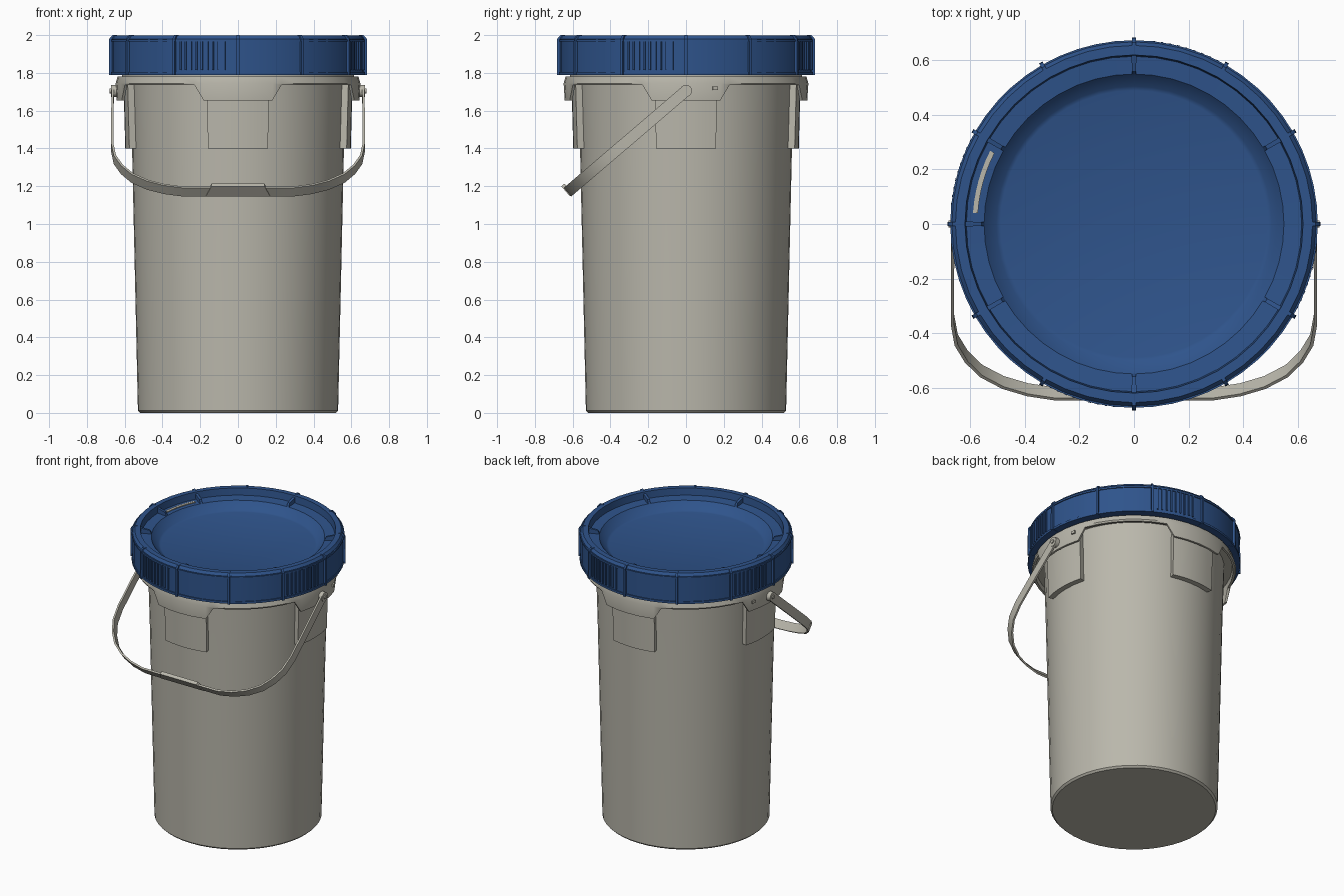
import bpy, bmesh, math
from mathutils import Vector

if "Cube" in bpy.data.objects:
    bpy.data.objects.remove(bpy.data.objects["Cube"], do_unlink=True)


def material(name, rgb):
    m = bpy.data.materials.new(name)
    m.use_nodes = True
    m.diffuse_color = (*rgb, 1)
    m.node_tree.nodes["Principled BSDF"].inputs["Base Color"].default_value = (*rgb, 1)
    return m


GREY = material("warm_grey_plastic", (0.49, 0.475, 0.41))
BLUE = material("blue_plastic", (0.028, 0.088, 0.26))


def finish(name, bm, mat):
    bmesh.ops.recalc_face_normals(bm, faces=bm.faces)
    mesh = bpy.data.meshes.new(name)
    bm.to_mesh(mesh)
    bm.free()
    mesh.materials.append(mat)
    obj = bpy.data.objects.new(name, mesh)
    bpy.context.collection.objects.link(obj)
    bpy.ops.object.select_all(action='DESELECT')
    obj.select_set(True)
    bpy.context.view_layer.objects.active = obj
    bpy.ops.object.shade_smooth_by_angle(angle=math.radians(30))
    return obj


def loft(bm, rings, closed):
    """Bridge rings of points; close into a loop or cap both ends."""
    loops = [[bm.verts.new(p) for p in ring] for ring in rings]
    n = len(loops[0])
    pairs = list(zip(loops, loops[1:]))
    if closed:
        pairs.append((loops[-1], loops[0]))
    for a, b in pairs:
        for i in range(n):
            j = (i + 1) % n
            bm.faces.new((a[i], a[j], b[j], b[i]))
    if not closed:
        bm.faces.new(loops[0])
        bm.faces.new(loops[-1])


def around(profile, degrees):
    a = math.radians(degrees)
    return [(r * math.cos(a), r * math.sin(a), z) for r, z in profile]


def turned(name, profile, mat, segments=48):
    """Solid of revolution from bottom to top, capped with flat discs."""
    bm = bmesh.new()
    rings = [[around([p], 360 * i / segments)[0] for i in range(segments)] for p in profile]
    loft(bm, rings, False)
    return finish(name, bm, mat)


def sector(bm, profile, start, end, steps=1):
    loft(bm, [around(profile, start + (end - start) * i / steps) for i in range(steps + 1)], False)


def block(r0, r1, z0, z1):
    return [(r0, z0), (r1, z0), (r1, z1), (r0, z1)]


# Tapered pail with a slight chamfer at the foot
turned("pail_body", [(0.518, 0), (0.53, 0.012), (0.561, 1.4), (0.572, 1.77),
                     (0.615, 1.77), (0.615, 1.80)], GREY)

# Raised pads on the four sides
bm = bmesh.new()
for side in range(0, 360, 90):
    sector(bm, [(0.55, 1.4), (0.597, 1.4), (0.607, 1.77), (0.55, 1.77)],
           side - 15.5, side + 15.5, 6)
finish("side_pads", bm, GREY)

# Collar skirt whose lower edge dips over each pad
bm = bmesh.new()
rings = []
for side in range(0, 360, 90):
    for a in (-16.5, -8, 0, 8, 16.5, 21, 29, 37, 45, 53, 61, 69):
        low = 1.655 if a < 17 else 1.735
        rings.append(around([(0.565, 1.78), (0.638, 1.78), (0.648, 1.745), (0.642, low),
                             (0.628, low), (0.622, 1.765), (0.565, 1.765)], side + a))
loft(bm, rings, True)
finish("collar_skirt", bm, GREY)

# Lid: outer band, raised rim, ledge and sunken panel
turned("lid", [(0.61, 1.79), (0.668, 1.79), (0.668, 1.98), (0.655, 1.998), (0.62, 1.998),
               (0.615, 1.95), (0.55, 1.945), (0.505, 1.895), (0.49, 1.89)], BLUE)

# Twelve upright ribs on the lid band
bm = bmesh.new()
for a in range(0, 360, 30):
    sector(bm, [(0.64, 1.788), (0.684, 1.788), (0.682, 1.98), (0.665, 2.0), (0.64, 2.0)],
           a - 0.6, a + 0.6)
# Thin bands at the top and bottom of the lid
for z0, z1 in ((1.79, 1.805), (1.965, 1.977)):
    loft(bm, [around(block(0.65, 0.674, z0, z1), a) for a in range(0, 360, 6)], True)
finish("lid_band_ribs", bm, BLUE)

# Finger-grip ridges on one panel per quarter
bm = bmesh.new()
for side in range(0, 360, 90):
    for i in range(9):
        a = side - 27 + i * 2.6
        sector(bm, block(0.655, 0.675, 1.815, 1.965), a - 0.4, a + 0.4)
finish("lid_grip_ridges", bm, BLUE)

# Braces across the lid ledge
bm = bmesh.new()
for a in (30, 90, 150, 180, 210, 270, 330):
    sector(bm, [(0.545, 1.935), (0.63, 1.935), (0.63, 1.988), (0.56, 1.97)], a - 0.8, a + 0.8)
finish("lid_ledge_braces", bm, BLUE)

# Narrow insert on the ledge
bm = bmesh.new()
sector(bm, block(0.574, 0.592, 1.947, 1.953), 153, 176, 6)
finish("ledge_insert", bm, GREY)

# Swinging handle: flat strap bent in a tilted plane
DOWN = Vector((0, -0.76, -0.65))
WIDE = Vector((0, -0.65, 0.76))
PIVOT = Vector((0, 0, 1.705))
half = [(0.663, 0), (0.666, 0.25), (0.666, 0.46), (0.652, 0.56), (0.615, 0.64),
        (0.56, 0.71), (0.48, 0.765), (0.39, 0.8), (0.29, 0.82)]
path = half + [(-x, s) for x, s in reversed(half)]


def strap_point(x, s, w):
    return Vector((x, 0, 0)) + PIVOT + DOWN * s + WIDE * w


bm = bmesh.new()
rings = []
for i, (x, s) in enumerate(path):
    before, after = path[max(i - 1, 0)], path[min(i + 1, len(path) - 1)]
    t = Vector((after[0] - before[0], after[1] - before[1])).normalized()
    nx, ns = t.y * 0.006, -t.x * 0.006
    rings.append([strap_point(x + k * nx, s + k * ns, w)
                  for k, w in ((1, -0.03), (1, 0.03), (-1, 0.03), (-1, -0.03))])
loft(bm, rings, False)
finish("handle_strap", bm, GREY)

# Grip plate at the middle of the handle
bm = bmesh.new()
loft(bm, [[strap_point(x, s, w) for x, w in ((-0.17, -0.025), (0.17, -0.025),
                                             (0.14, 0.045), (-0.14, 0.045))]
          for s in (0.808, 0.83)], False)
finish("handle_grip", bm, GREY)

# Pivot bosses, pins and small stop tabs on both sides
for side, label in ((1, "left"), (-1, "right")):
    bm = bmesh.new()
    for x0, x1, r in ((0.63, 0.673, 0.032), (0.60, 0.68, 0.013)):
        loft(bm, [[(side * x, r * math.cos(k * math.pi / 8),
                    PIVOT.z + r * math.sin(k * math.pi / 8)) for k in range(16)]
                  for x in (x0, x1)], False)
    finish(label + "_handle_pivot", bm, GREY)
    bm = bmesh.new()
    centre = 0 if side > 0 else 180
    sector(bm, block(0.62, 0.655, 1.71, 1.728), centre + side * 12.5, centre + side * 15)
    finish(label + "_stop_tab", bm, GREY)
